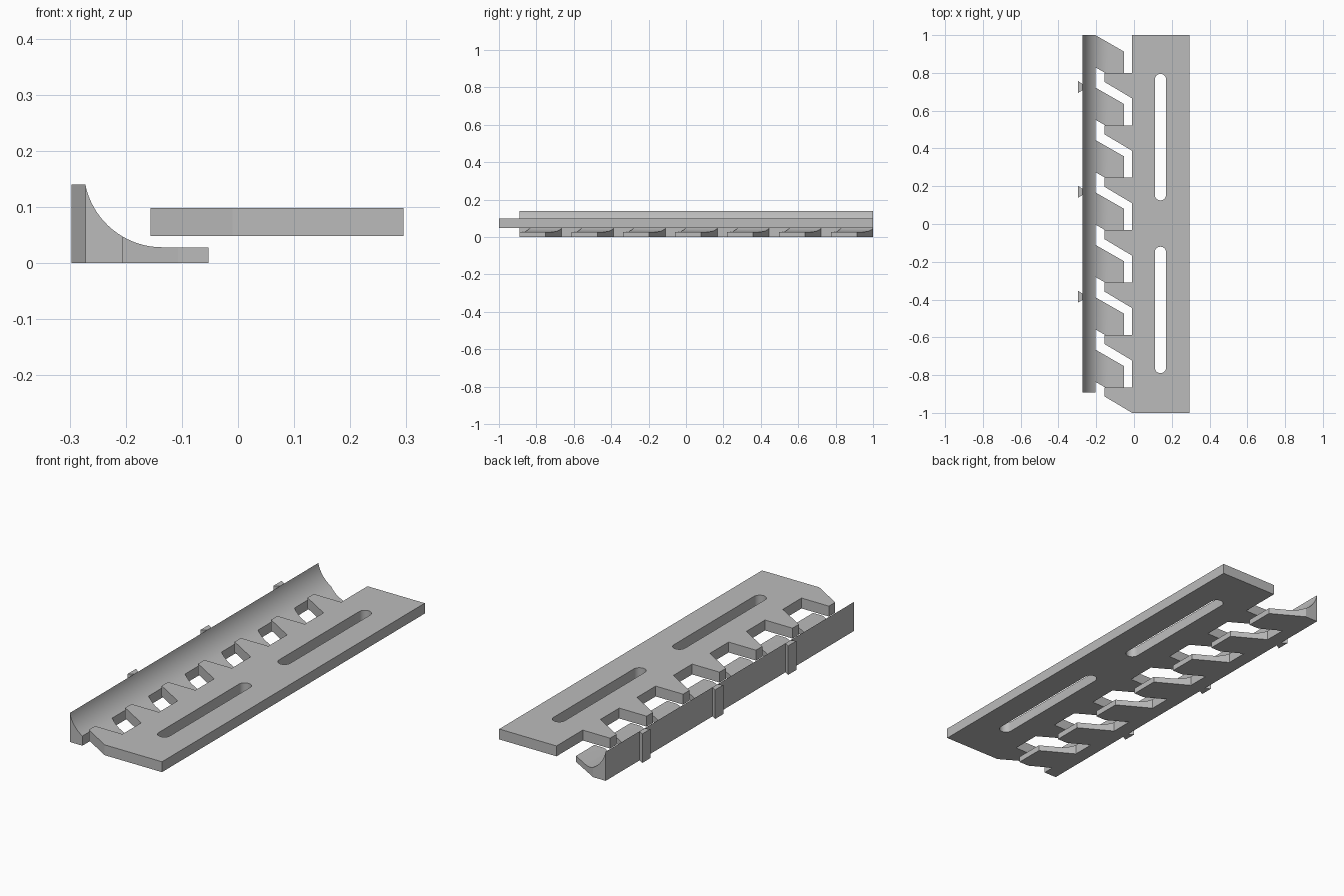
import bpy, bmesh
from math import sin, cos, pi, atan2, radians
from mathutils import Vector

cube = bpy.data.objects.get("Cube")
if cube:
    bpy.data.objects.remove(cube, do_unlink=True)

grey = bpy.data.materials.new("plain_grey")
grey.use_nodes = True
grey.diffuse_color = (0.5, 0.5, 0.5, 1)
grey.node_tree.nodes["Principled BSDF"].inputs["Base Color"].default_value = (0.5, 0.5, 0.5, 1)


def prism(name, points, offset):
    """Extrude a closed 3D outline along an offset."""
    bm = bmesh.new()
    face = bm.faces.new([bm.verts.new(p) for p in points])
    top = bmesh.ops.extrude_face_region(bm, geom=[face])["geom"]
    bmesh.ops.translate(bm, vec=Vector(offset),
                        verts=[v for v in top if isinstance(v, bmesh.types.BMVert)])
    bmesh.ops.recalc_face_normals(bm, faces=bm.faces)
    mesh = bpy.data.meshes.new(name)
    bm.to_mesh(mesh)
    bm.free()
    mesh.materials.append(grey)
    obj = bpy.data.objects.new(name, mesh)
    bpy.context.scene.collection.objects.link(obj)
    return obj


def select_only(obj):
    bpy.ops.object.select_all(action='DESELECT')
    obj.select_set(True)
    bpy.context.view_layer.objects.active = obj


def boolean(obj, cutter, operation):
    """Apply a boolean and discard the cutter."""
    cutter.hide_render = True
    mod = obj.modifiers.new("cut", 'BOOLEAN')
    mod.operation, mod.solver, mod.object = operation, 'EXACT', cutter
    select_only(obj)
    bpy.ops.object.modifier_apply(modifier=mod.name)
    bpy.data.objects.remove(cutter, do_unlink=True)


PITCH, TEETH = 0.2775, 7

# Slotted plate with a row of hooked teeth along its left edge
low, thick, edge, tip = 0.048, 0.05, -0.01, -0.156
outline = [(0.295, -1), (0.295, 1), (edge, 1)]
for i in range(TEETH):
    y = 0.8 - i * PITCH
    outline += [(edge, y), (tip, y), (tip, y - 0.048), (edge, y - 0.135)]
plate = prism("slotted_plate", [(x, y, low) for x, y in outline[:-1]] + [(edge, -1, low)],
              (0, 0, thick))

# Two long round-ended slots
for y0, y1 in ((0.125, 0.795), (-0.79, -0.12)):
    r, cx = 0.03, 0.14
    ring = [(cx + r * cos(a * pi / 12), y1 - r + r * sin(a * pi / 12), -0.1) for a in range(13)]
    ring += [(cx - r * cos(a * pi / 12), y0 + r - r * sin(a * pi / 12), -0.1) for a in range(13)]
    boolean(plate, prism("slot_cutter", ring, (0, 0, 0.4)), 'DIFFERENCE')

# Coved rail: swept profile trimmed to a toothed outline
wall, height, base, end = -0.272, 0.14, 0.028, -0.891
cx, r = -0.135, 0.14
start = atan2(height - base - r, wall - cx) % (2 * pi)
profile = [(0.1, 0), (wall, 0), (wall, height)]
steps = 18
for i in range(1, steps + 1):
    a = start + (1.5 * pi - start) * i / steps
    profile.append((cx + r * cos(a), base + r + r * sin(a)))
profile.append((0.1, base))
rail = prism("coved_rail", [(x, -1.2, z) for x, z in profile], (0, 2.4, 0))

root, bend, nose = -0.205, -0.107, -0.053
outline = [(-0.4, end), (-0.4, 1)]
for i in range(TEETH):
    y = 1 - i * PITCH
    outline += [(root, y), (nose, y - 0.087), (nose, y - 0.226),
                (bend, y - 0.226), (root, y - 0.17)]
outline.append((root, end))
boolean(rail, prism("rail_cutter", [(x, y, -0.2) for x, y in outline], (0, 0, 0.6)), 'INTERSECT')

# Dovetail keys on the outer wall
for i, y in enumerate((0.725, 0.17, -0.385)):
    prism(f"dovetail_key_{i + 1}",
          [(wall, y - 0.016, 0), (-0.297, y - 0.032, 0),
           (-0.297, y + 0.032, 0), (wall, y + 0.016, 0)], (0, 0, height))

for obj in (plate, rail):
    select_only(obj)
    bpy.ops.object.shade_smooth_by_angle(angle=radians(25))
